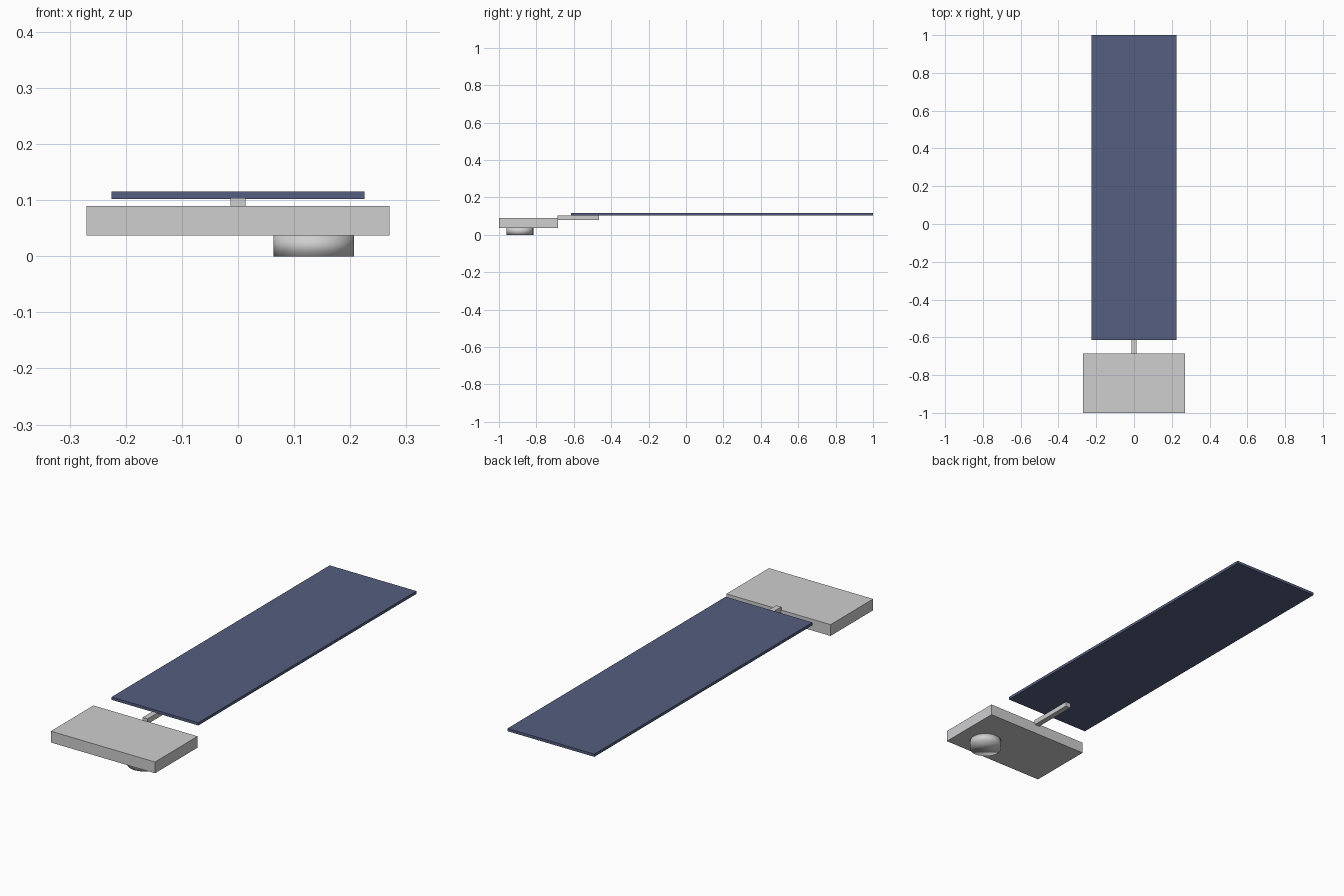
import bpy
import bmesh

if "Cube" in bpy.data.objects:
    bpy.data.objects.remove(bpy.data.objects["Cube"])


def material(name, rgb):
    mat = bpy.data.materials.new(name)
    mat.diffuse_color = (*rgb, 1.0)
    mat.use_nodes = True
    mat.node_tree.nodes["Principled BSDF"].inputs["Base Color"].default_value = mat.diffuse_color
    return mat


GREY = material("light_grey", (0.62, 0.62, 0.63))
BLUE = material("panel_blue", (0.09, 0.112, 0.215))


def add_part(name, bm, mat):
    mesh = bpy.data.meshes.new(name)
    bm.to_mesh(mesh)
    bm.free()
    mesh.materials.append(mat)
    obj = bpy.data.objects.new(name, mesh)
    bpy.context.collection.objects.link(obj)
    return obj


def box(name, lo, hi, mat):
    bm = bmesh.new()
    bmesh.ops.create_cube(bm, size=1.0)
    for v in bm.verts:
        v.co = [(a + b) / 2 + c * (b - a) for a, b, c in zip(lo, hi, v.co)]
    return add_part(name, bm, mat)


# Flat rectangular bus
box("body", (-0.27, -1.0, 0.037), (0.27, -0.685, 0.09), GREY)

# Short arm joining the body to the underside of the panel
box("panel_arm", (-0.013, -0.687, 0.08), (0.013, -0.465, 0.104), GREY)

# Long solar panel
box("solar_panel", (-0.225, -0.615, 0.102), (0.225, 1.0, 0.115), BLUE)

# Round instrument under the body, smooth shaded all over
bm = bmesh.new()
bmesh.ops.create_cone(bm, cap_ends=True, segments=32,
                      radius1=0.0715, radius2=0.0715, depth=0.038)
bmesh.ops.translate(bm, verts=bm.verts, vec=(0.135, -0.888, 0.019))
for f in bm.faces:
    f.smooth = True
add_part("round_instrument", bm, GREY)
